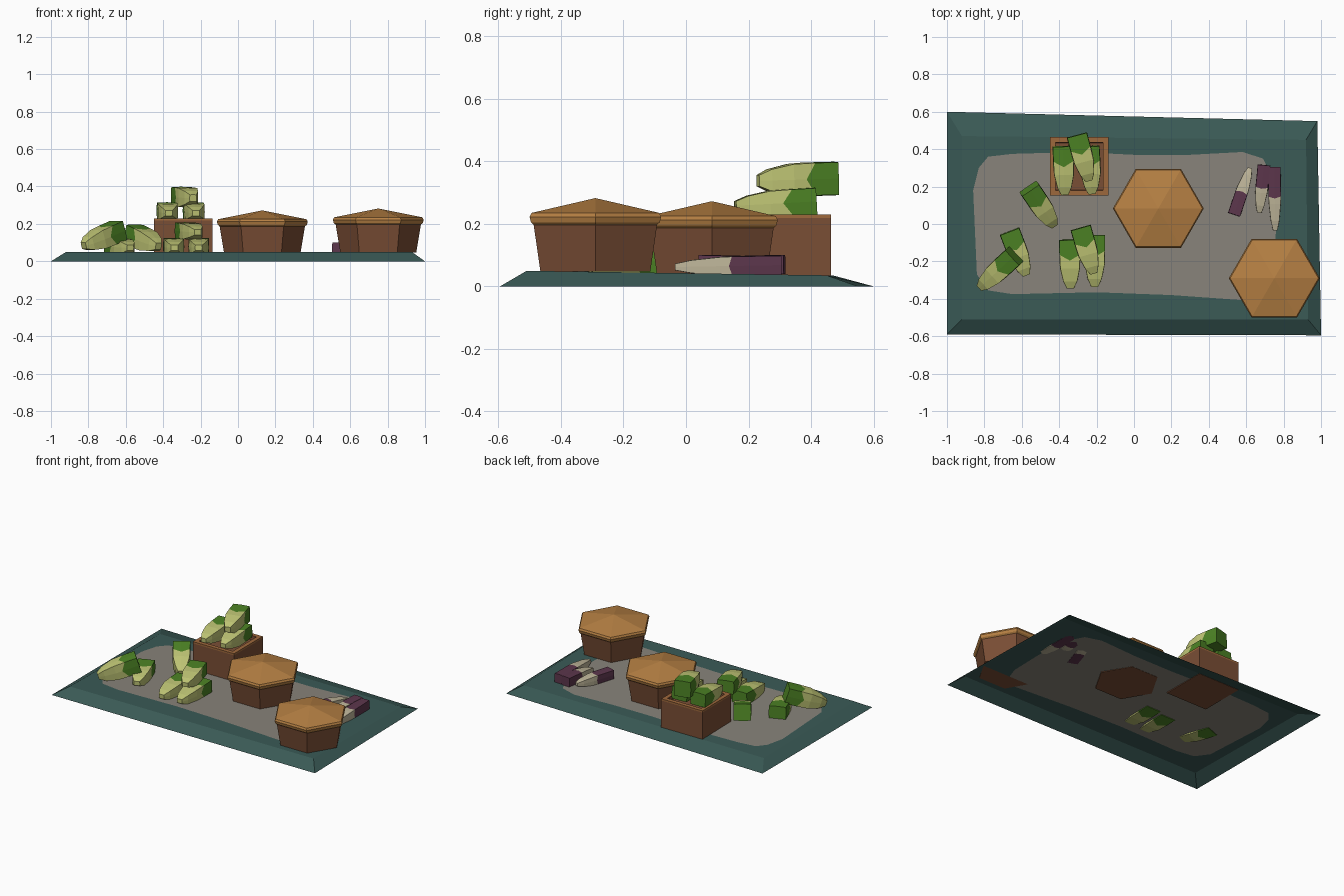
import bpy, bmesh, math
from mathutils import Vector

if "Cube" in bpy.data.objects:
    bpy.data.objects.remove(bpy.data.objects["Cube"])


def mat(name, r, g, b):
    m = bpy.data.materials.new(name)
    lin = [((c / 255 + 0.055) / 1.055) ** 2.4 for c in (r, g, b)]
    m.diffuse_color = (*lin, 1)
    m.use_nodes = True
    m.node_tree.nodes["Principled BSDF"].inputs["Base Color"].default_value = m.diffuse_color
    return m


TEAL = mat("teal cloth", 58, 90, 86)
GREY = mat("grey cloth", 136, 131, 122)
BROWN = mat("brown wood", 122, 78, 53)
TAN = mat("tan wood", 158, 104, 60)
LID = mat("golden lid", 182, 128, 67)
GREEN = mat("leaf green", 76, 130, 36)
PALE = mat("pale green", 190, 196, 116)
PURPLE = mat("purple skin", 92, 54, 76)
CREAM = mat("cream root", 190, 181, 153)


def finish(bm, name, mats):
    bmesh.ops.recalc_face_normals(bm, faces=bm.faces)
    me = bpy.data.meshes.new(name)
    bm.to_mesh(me)
    bm.free()
    for m in mats:
        me.materials.append(m)
    ob = bpy.data.objects.new(name, me)
    bpy.context.collection.objects.link(ob)
    return ob


def loft(name, rings, idx, mats, cap_idx=(0, 0)):
    """Skin a list of point rings; idx gives the material of each band."""
    bm = bmesh.new()
    vs = [[bm.verts.new(p) for p in ring] for ring in rings]
    n = len(vs[0])
    for k in range(len(vs) - 1):
        for i in range(n):
            j = (i + 1) % n
            f = bm.faces.new((vs[k][i], vs[k][j], vs[k + 1][j], vs[k + 1][i]))
            f.material_index = idx[k]
    for ring, m in ((vs[0], cap_idx[0]), (vs[-1], cap_idx[1])):
        bm.faces.new(ring).material_index = m
    return finish(bm, name, mats)


# --- cloth: sloped rim, raised top, grey worn patch in the middle
def top_z(y):
    return 0.042 - 0.015 * y


bm = bmesh.new()
outer = [(-1, 0.6, 0), (0.98, 0.55, 0), (1, -0.595, 0), (-1, -0.59, 0)]
inner = [(-0.92, 0.47), (0.92, 0.45), (0.93, -0.51), (-0.92, -0.51)]
patch = [(-0.86, 0.18), (-0.83, 0.3), (-0.78, 0.36), (-0.65, 0.375), (-0.3, 0.385),
         (0, 0.37), (0.3, 0.37), (0.58, 0.385), (0.69, 0.35), (0.74, 0.25), (0.76, 0),
         (0.75, -0.25), (0.71, -0.36), (0.62, -0.41), (0.2, -0.38), (-0.2, -0.365),
         (-0.65, -0.375), (-0.78, -0.355), (-0.84, -0.27)]
ov = [bm.verts.new(p) for p in outer]
iv = [bm.verts.new((x, y, top_z(y))) for x, y in inner]
pv = [bm.verts.new((x, y, top_z(y))) for x, y in patch]
for i in range(4):
    j = (i + 1) % 4
    bm.faces.new((ov[i], ov[j], iv[j], iv[i]))
bm.faces.new(pv).material_index = 1
edges = [bm.edges.get((r[i - 1], r[i])) for r in (iv, pv) for i in range(len(r))]
bmesh.ops.triangle_fill(bm, edges=edges, use_beauty=True, normal=(0, 0, 1))
finish(bm, "cloth", [TEAL, GREY])


# --- pots and crate: turned profiles with few sides
def turned(name, cx, cy, profile, n, turn, idx, mats, caps):
    rings = [[(cx + r * math.cos(turn + math.tau * i / n),
               cy + r * math.sin(turn + math.tau * i / n), z) for i in range(n)]
             for r, z in profile]
    return loft(name, rings, idx, mats, caps)


for name, x, y, z in (("pot_middle", 0.13, 0.083, 0.04), ("pot_right", 0.75, -0.29, 0.05)):
    prof = [(0.203, z - 0.003), (0.228, z + 0.147), (0.238, z + 0.155), (0.243, z + 0.172),
            (0.236, z + 0.185), (0.002, z + 0.232)]
    turned(name, x, y, prof, 6, 0, [0, 1, 1, 1, 1], [BROWN, LID], (0, 1))

s2 = math.sqrt(2)
turned("crate", -0.293, 0.308,
       [(0.156 * s2, 0.033), (0.156 * s2, 0.218), (0.156 * s2, 0.23),
        (0.128 * s2, 0.23), (0.126 * s2, 0.2)],
       4, math.pi / 4, [0, 1, 1, 0], [BROWN, TAN], (0, 0))


# --- vegetables: square-ended, tapering to a blunt tip
SQUARE = [(-1, -1), (0, -1), (1, -1), (1, 0), (1, 1), (0, 1), (-1, 1), (-1, 0)]


def vegetable(name, end, tip, w, h, split, jag, mats):
    a, b = Vector(end), Vector(tip)
    d = b - a
    side = d.cross(Vector((0, 0, 1))).normalized()
    up = side.cross(d).normalized()
    rings = []
    for t, s in ((0, 1), (split, 1), (0.58, 0.96), (0.85, 0.68), (1, 0.34)):
        ring = []
        for i, (u, v) in enumerate(SQUARE):
            tt = t + (jag * (1 if i % 2 else -1) if t == split else 0)
            c = 0.96 if i % 2 == 0 else 1
            ring.append(a + d * tt + side * u * w * s * c + up * v * h * s * c)
        rings.append(ring)
    loft(name, rings, [0, 1, 1, 1], mats, (0, 1))


shoots = [  # centre of cut end, centre of tip
    ((-0.38, 0.415, 0.272), (-0.37, 0.155, 0.258)),
    ((-0.24, 0.415, 0.272), (-0.225, 0.16, 0.258)),
    ((-0.305, 0.475, 0.345), (-0.24, 0.23, 0.338)),
    ((-0.345, -0.085, 0.082), (-0.34, -0.345, 0.072)),
    ((-0.21, -0.06, 0.082), (-0.21, -0.335, 0.072)),
    ((-0.285, -0.02, 0.165), (-0.215, -0.265, 0.155)),
    ((-0.56, 0.19, 0.145), (-0.425, -0.01, 0.08)),
    ((-0.665, -0.04, 0.082), (-0.575, -0.275, 0.072)),
    ((-0.64, -0.17, 0.165), (-0.825, -0.34, 0.083)),
]
for k, (e, t) in enumerate(shoots):
    vegetable(f"green_shoot_{k + 1}", e, t, 0.056, 0.054 if k in (2, 6, 8) else 0.044,
              0.36, 0.06, [GREEN, PALE])

roots = [
    ((0.535, 0.05, 0.07), (0.62, 0.3, 0.064)),
    ((0.695, 0.315, 0.07), (0.67, 0.06, 0.064)),
    ((0.75, 0.305, 0.068), (0.755, -0.035, 0.062)),
]
for k, (e, t) in enumerate(roots):
    vegetable(f"purple_root_{k + 1}", e, t, 0.034, 0.031, 0.48, 0.015, [PURPLE, CREAM])
